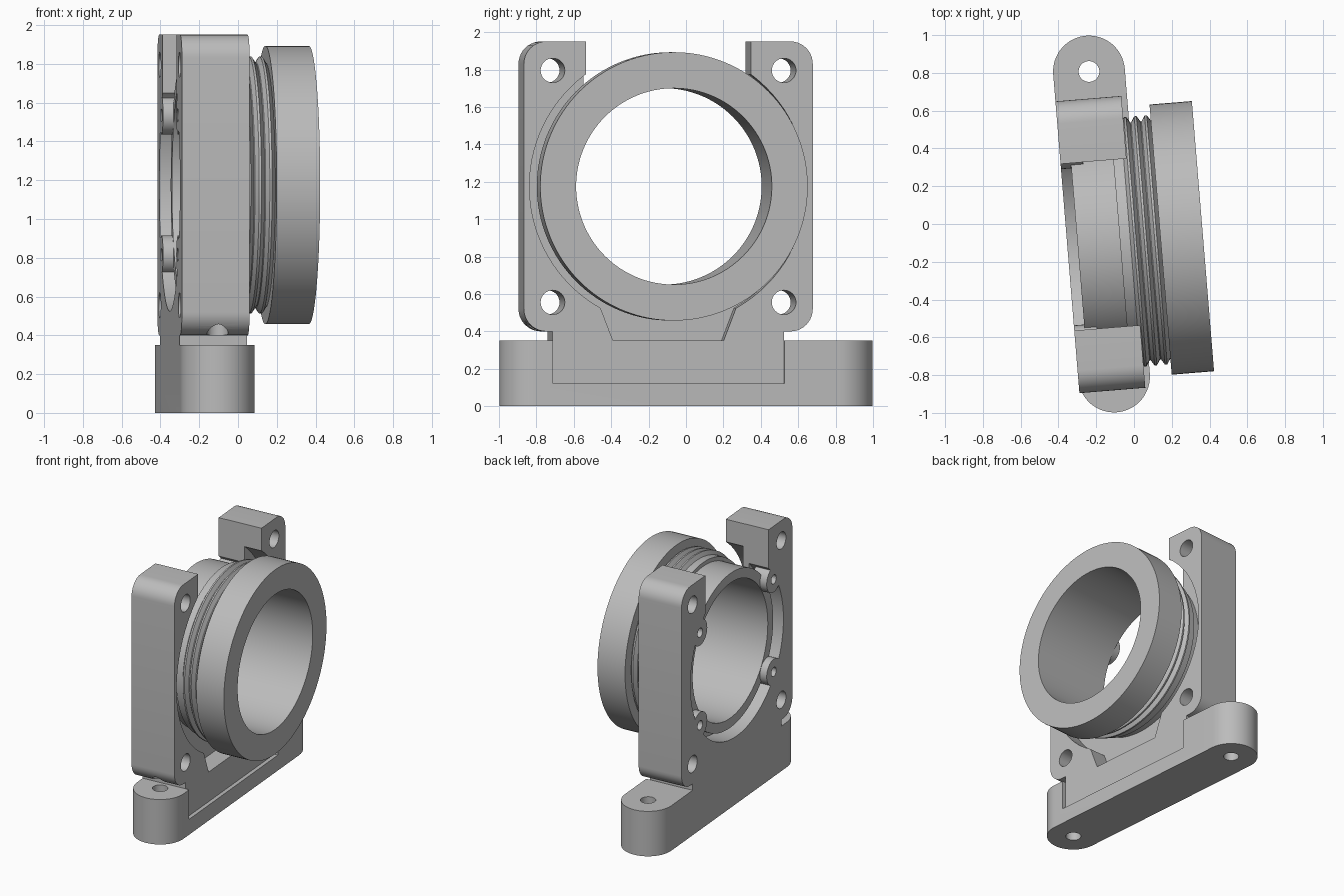
import bpy, bmesh
from math import sin, cos, pi, radians
from mathutils import Matrix

if "Cube" in bpy.data.objects:
    bpy.data.objects.remove(bpy.data.objects["Cube"], do_unlink=True)

PLACE = Matrix.Translation((-0.172, 0, 0)) @ Matrix.Rotation(radians(4.7), 4, 'Z')
CV, CZ = -0.108, 1.175          # optical axis position
BACK, FRONT = -0.19, 0.16       # frame thickness along the axis

grey = bpy.data.materials.new("plain_grey")
grey.use_nodes = True
colour = (0.5, 0.5, 0.5, 1)
grey.diffuse_color = colour
grey.node_tree.nodes["Principled BSDF"].inputs["Base Color"].default_value = colour


def add_object(name, bm):
    bmesh.ops.recalc_face_normals(bm, faces=bm.faces)
    mesh = bpy.data.meshes.new(name)
    bm.to_mesh(mesh)
    bm.free()
    mesh.materials.append(grey)
    obj = bpy.data.objects.new(name, mesh)
    bpy.context.collection.objects.link(obj)
    return obj


def prism(name, outline, lo, hi, upright=False):
    """Extrude an outline along the optical axis, or along z when upright."""
    bm = bmesh.new()
    place = (lambda p, h: (p[0], p[1], h)) if upright else (lambda p, h: (h, p[0], p[1]))
    a, b = ([bm.verts.new(place(p, h)) for p in outline] for h in (lo, hi))
    bm.faces.new(a)
    bm.faces.new(b[::-1])
    n = len(outline)
    for i in range(n):
        j = (i + 1) % n
        bm.faces.new((a[i], a[j], b[j], b[i]))
    return add_object(name, bm)


def arc(cx, cy, r, start, end, n):
    return [(cx + r * cos(radians(start + (end - start) * i / n)),
             cy + r * sin(radians(start + (end - start) * i / n))) for i in range(n + 1)]


def circle(cx, cy, r, n=32):
    return arc(cx, cy, r, 0, 360, n)[:-1]


def box(v0, v1, z0, z1):
    return [(v0, z0), (v1, z0), (v1, z1), (v0, z1)]


def combine(target, tool, operation='DIFFERENCE'):
    mod = target.modifiers.new("combine", 'BOOLEAN')
    mod.operation, mod.object, mod.solver = operation, tool, 'EXACT'
    bpy.context.view_layer.update()
    graph = bpy.context.evaluated_depsgraph_get()
    mesh = bpy.data.meshes.new_from_object(target.evaluated_get(graph))
    target.modifiers.clear()
    target.data = mesh
    bpy.data.objects.remove(tool, do_unlink=True)


def cut(target, outline, lo, hi, upright=False):
    combine(target, prism("cutter", outline, lo, hi, upright))


def lathe(name, profile, steps=128):
    """Closed (position, radius) profile spun about the optical axis."""
    bm = bmesh.new()
    rings = [[bm.verts.new((u, CV + r * cos(2 * pi * i / steps), CZ + r * sin(2 * pi * i / steps)))
              for i in range(steps)] for u, r in profile]
    for k, ring in enumerate(rings):
        nxt = rings[(k + 1) % len(rings)]
        for i in range(steps):
            j = (i + 1) % steps
            bm.faces.new((ring[i], ring[j], nxt[j], nxt[i]))
    return add_object(name, bm)


# Mounting foot: rounded bar with a shallow front notch
foot = prism("foot", arc(0, 0.81, 0.19, 0, 180, 32) + arc(0, -0.81, 0.19, 180, 360, 32), 0, 0.35, True)
cut(foot, box(CV - 0.62, CV + 0.62, 0.12, 0.6), FRONT, 0.4)

# Frame: rounded square plate with a narrower neck
HALF, RAD = 0.775, 0.12
inner = HALF - RAD
outline = [(CV - 0.62, 0.12), (CV + 0.62, 0.12), (CV + 0.62, 0.4)]
for sx, sz, start in ((1, -1, -90), (1, 1, 0), (-1, 1, 90), (-1, -1, 180)):
    outline += arc(CV + sx * inner, CZ + sz * inner, RAD, start, start + 90, 10)
outline.append((CV - 0.62, 0.4))
frame = prism("frame", outline, BACK, FRONT)

# Bore, rear groove, front recess, open top and lower relief pocket
cut(frame, circle(CV, CZ, 0.59, 96), -0.5, 0.5)
cut(frame, circle(CV, CZ, 0.65, 96), -0.5, -0.03)
cut(frame, circle(CV, CZ, 0.745, 96), 0.02, 0.5)
cut(frame, box(CV - 0.4425, CV + 0.4425, CZ, 2.2), -0.5, 0.5)
cut(frame, [(CV - 0.285, 0.32), (CV + 0.285, 0.32), (CV + 0.4, 0.62), (CV - 0.4, 0.62)], 0.02, 0.5)

# Rear screw tabs and corner holes, repeated in all four corners
for sx in (-1, 1):
    for sz in (-1, 1):
        tab = (CV + sx * 0.515, CZ + sz * 0.36)
        combine(frame, prism("tab", circle(*tab, 0.1), BACK, -0.07), 'UNION')
        cut(frame, circle(*tab, 0.035, 20), -0.5, -0.04)
        cut(frame, circle(CV + sx * 0.62, CZ + sz * 0.62, 0.065), -0.5, 0.5)

# Join the foot and drill its bolt holes
combine(frame, foot, 'UNION')
for sy in (-1, 1):
    cut(frame, circle(0, sy * 0.81, 0.055), -0.2, 0.6, True)
frame.name = "mounting_frame"

# Tube with threaded neck and front collar
profile = [(-0.135, 0.525), (-0.135, 0.6), (0.09, 0.6), (0.09, 0.63)]
for k in range(3):
    u = 0.17 + k * 0.055
    profile += [(u - 0.025, 0.632), (u - 0.006, 0.662), (u + 0.006, 0.662), (u + 0.025, 0.632)]
profile += [(0.305, 0.632), (0.305, 0.7175), (0.53, 0.7175), (0.53, 0.525)]
tube = lathe("threaded_tube", profile)

for obj in (frame, tube):
    obj.matrix_world = PLACE
    bpy.ops.object.select_all(action='DESELECT')
    obj.select_set(True)
    bpy.context.view_layer.objects.active = obj
    bpy.ops.object.shade_smooth_by_angle(angle=radians(25))
